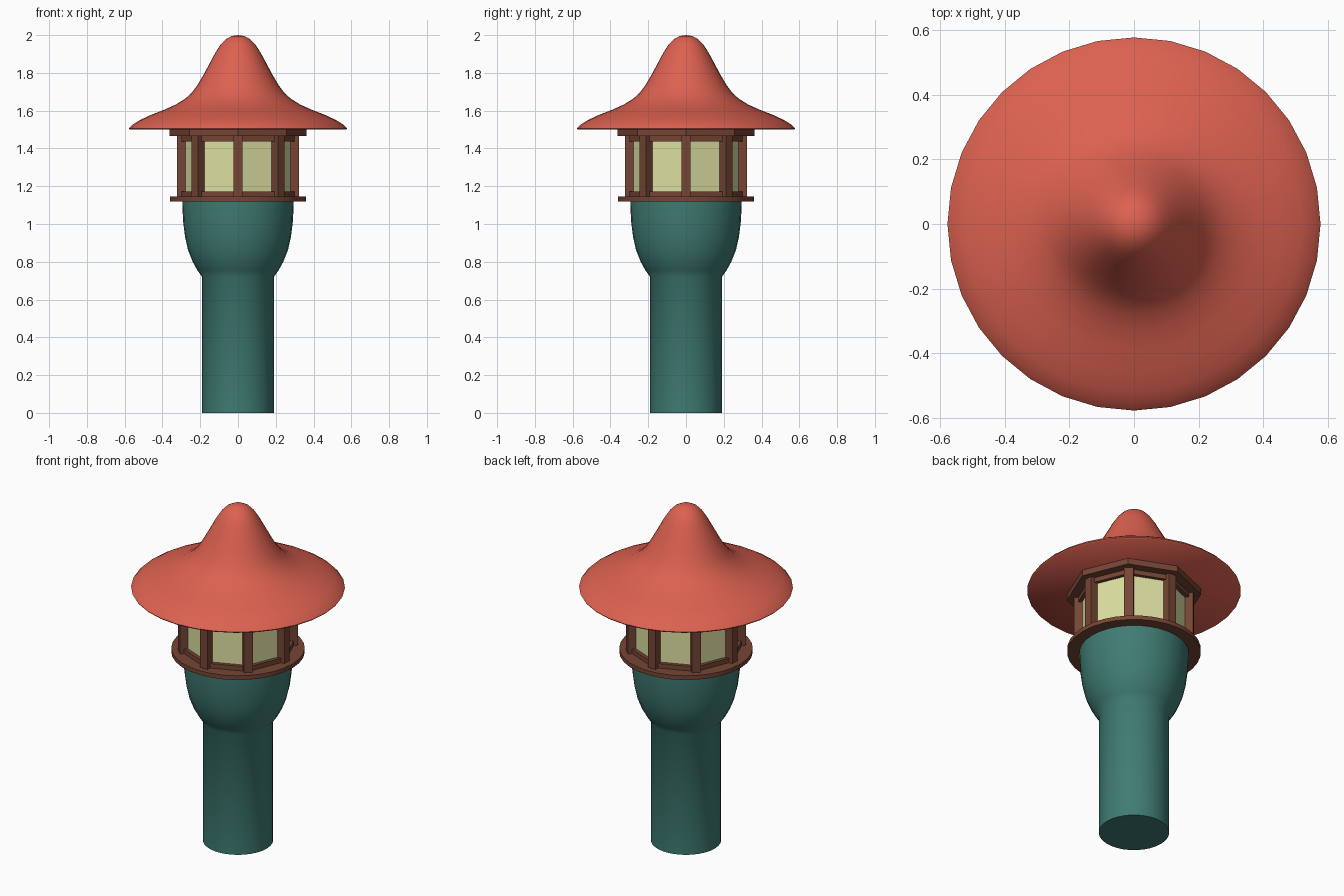
import bpy, bmesh
from math import sin, cos, tau, radians

if "Cube" in bpy.data.objects:
    bpy.data.objects.remove(bpy.data.objects["Cube"])


def material(name, rgb):
    m = bpy.data.materials.new(name)
    m.diffuse_color = (*rgb, 1)
    m.use_nodes = True
    m.node_tree.nodes["Principled BSDF"].inputs["Base Color"].default_value = m.diffuse_color
    return m


RED = material("roof_red", (0.72, 0.12, 0.08))
TEAL = material("teal", (0.05, 0.20, 0.17))
BROWN = material("wood_brown", (0.18, 0.06, 0.035))
GLASS = material("pale_glass", (0.72, 0.74, 0.36))


def finish(bm, name, mat, angle=None):
    bmesh.ops.remove_doubles(bm, verts=bm.verts, dist=1e-5)
    bmesh.ops.recalc_face_normals(bm, faces=bm.faces)
    me = bpy.data.meshes.new(name)
    bm.to_mesh(me)
    bm.free()
    ob = bpy.data.objects.new(name, me)
    bpy.context.collection.objects.link(ob)
    me.materials.append(mat)
    if angle:
        bpy.ops.object.select_all(action='DESELECT')
        ob.select_set(True)
        bpy.context.view_layer.objects.active = ob
        bpy.ops.object.shade_smooth_by_angle(angle=radians(angle))
    return ob


def lathe(name, profile, mat, sides=32, angle=None):
    """Revolve (radius, z) points around z; zero radius closes to a point."""
    bm = bmesh.new()
    rings = []
    for r, z in profile:
        if r == 0:
            rings.append([bm.verts.new((0, 0, z))] * sides)
        else:
            rings.append([bm.verts.new((r * cos(tau * i / sides), r * sin(tau * i / sides), z))
                          for i in range(sides)])
    for a, b in zip(rings, rings[1:]):
        for i in range(sides):
            j = (i + 1) % sides
            bm.faces.new(dict.fromkeys((a[i], a[j], b[j], b[i])))
    return finish(bm, name, mat, angle)


def disc(name, r, z0, z1, mat, sides=32, angle=None):
    return lathe(name, [(0, z0), (r, z0), (r, z1), (0, z1)], mat, sides, angle)


# Column with flared cup
lathe("column", [(0, 0), (0.19, 0), (0.19, 0.72), (0.215, 0.755), (0.24, 0.80), (0.264, 0.86),
                 (0.28, 0.93), (0.29, 1.01), (0.294, 1.08), (0.295, 1.12), (0, 1.12)],
      TEAL, angle=50)

# Round gallery and octagonal lantern frame
disc("gallery_floor", 0.36, 1.12, 1.145, BROWN, angle=40)
disc("lower_rail", 0.31, 1.145, 1.172, BROWN, 8)
disc("upper_rail", 0.31, 1.437, 1.465, BROWN, 8)
disc("cornice", 0.363, 1.465, 1.50, BROWN, 8)
disc("lantern_glass", 0.288, 1.172, 1.437, GLASS, 8)

# Eight corner posts
for i in range(8):
    bm = bmesh.new()
    bmesh.ops.create_cube(bm, size=1)
    a = tau * i / 8
    for v in bm.verts:
        x, y = 0.30 + v.co.x * 0.046, v.co.y * 0.05
        v.co = (x * cos(a) - y * sin(a), x * sin(a) + y * cos(a), 1.305 + v.co.z * 0.322)
    finish(bm, f"post_{i + 1}", BROWN)

# Bell-shaped roof
lathe("roof", [(0, 1.5), (0.573, 1.5), (0.577, 1.506), (0.56, 1.525), (0.52, 1.55), (0.46, 1.578),
               (0.39, 1.605), (0.33, 1.632), (0.28, 1.663), (0.245, 1.695), (0.215, 1.735),
               (0.18, 1.795), (0.145, 1.86), (0.118, 1.91), (0.092, 1.95), (0.065, 1.978),
               (0.034, 1.995), (0, 2.0)], RED, angle=60)
